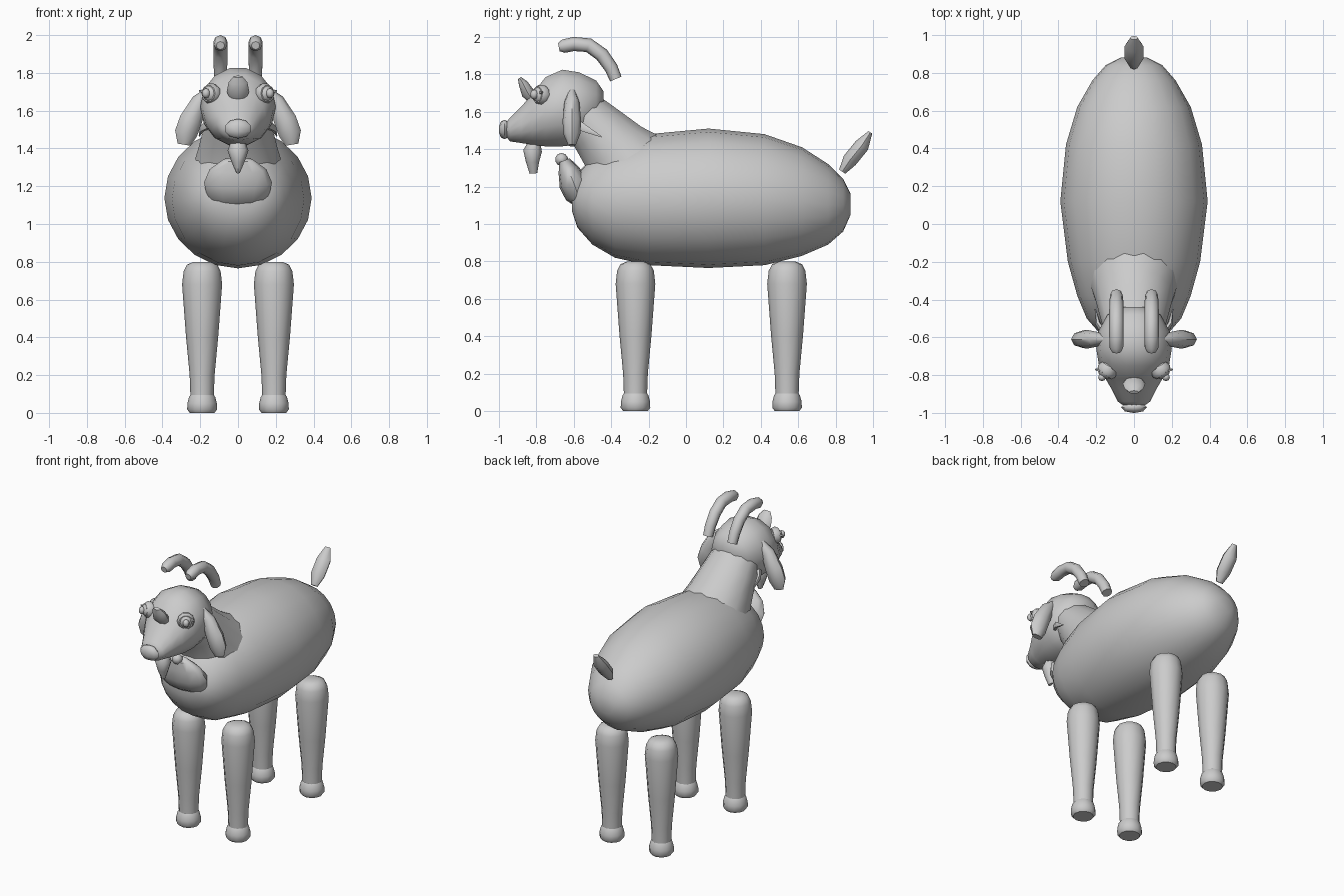
import bpy, bmesh, math
from mathutils import Vector

default_cube = bpy.data.objects.get("Cube")
if default_cube:
    bpy.data.objects.remove(default_cube, do_unlink=True)

grey = bpy.data.materials.new("plain_grey")
grey.use_nodes = True
grey.diffuse_color = (0.6, 0.6, 0.6, 1)
grey.node_tree.nodes["Principled BSDF"].inputs["Base Color"].default_value = (0.6, 0.6, 0.6, 1)

X, Y, Z = Vector((1, 0, 0)), Vector((0, 1, 0)), Vector((0, 0, 1))


def finish(name, bm, sharp=50):
    """Turn a bmesh into a smooth shaded object."""
    bmesh.ops.recalc_face_normals(bm, faces=bm.faces[:])
    mesh = bpy.data.meshes.new(name)
    bm.to_mesh(mesh)
    bm.free()
    mesh.shade_smooth()
    mesh.set_sharp_from_angle(angle=math.radians(sharp))
    mesh.materials.append(grey)
    obj = bpy.data.objects.new(name, mesh)
    bpy.context.collection.objects.link(obj)
    return obj


def loft(name, stations, across=X, along=None, sides=12):
    """Skin elliptical rings; each station is (centre, half_across, half_other)."""
    bm = bmesh.new()
    rings = []
    for i, (centre, a, b) in enumerate(stations):
        before = stations[max(i - 1, 0)][0]
        after = stations[min(i + 1, len(stations) - 1)][0]
        tangent = along or (Vector(after) - Vector(before)).normalized()
        other = tangent.cross(across).normalized()
        ring = []
        for k in range(sides):
            t = math.tau * k / sides
            ring.append(bm.verts.new(Vector(centre) + across * a * math.cos(t) + other * b * math.sin(t)))
        rings.append(ring)
    for low, high in zip(rings, rings[1:]):
        for k in range(sides):
            n = (k + 1) % sides
            bm.faces.new((low[k], low[n], high[n], high[k]))
    bm.faces.new(rings[0])
    bm.faces.new(rings[-1])
    return finish(name, bm)


def outline(rows):
    """Stations along y from (y, bottom, top, half_width)."""
    return [((0, y, (lo + hi) / 2), w, (hi - lo) / 2) for y, lo, hi, w in rows]


def midline(rows):
    """Stations on the centre plane from (y, z, half_width, half_depth)."""
    return [((0, y, z), a, b) for y, z, a, b in rows]


def ball(name, centre, size, segments=10, rings=6):
    bm = bmesh.new()
    bmesh.ops.create_uvsphere(bm, u_segments=segments, v_segments=rings, radius=1)
    for v in bm.verts:
        v.co = Vector(centre) + Vector([c * s for c, s in zip(v.co, size)])
    return finish(name, bm)


# Barrel body
loft("body", outline([
    (-0.61, 1.07, 1.18, 0.10), (-0.58, 0.98, 1.27, 0.18), (-0.5, 0.89, 1.36, 0.25),
    (-0.38, 0.82, 1.43, 0.3), (-0.2, 0.78, 1.48, 0.35), (0.12, 0.765, 1.51, 0.39),
    (0.42, 0.78, 1.48, 0.36), (0.62, 0.83, 1.41, 0.3), (0.76, 0.89, 1.32, 0.22),
    (0.84, 0.96, 1.24, 0.15), (0.88, 1.05, 1.16, 0.07)]), along=Y, sides=20)

# Neck flaring into the shoulders
loft("neck", midline([
    (-0.30, 1.30, 0.24, 0.25), (-0.38, 1.40, 0.21, 0.19),
    (-0.47, 1.50, 0.185, 0.16), (-0.56, 1.60, 0.16, 0.13)]), sides=14)

# Head narrowing to the muzzle
loft("head", outline([
    (-0.44, 1.60, 1.71, 0.06), (-0.48, 1.50, 1.77, 0.14), (-0.57, 1.42, 1.815, 0.19),
    (-0.66, 1.41, 1.83, 0.2), (-0.75, 1.41, 1.79, 0.185), (-0.82, 1.42, 1.70, 0.15),
    (-0.88, 1.43, 1.63, 0.115), (-0.94, 1.44, 1.57, 0.085), (-0.965, 1.47, 1.54, 0.05)]),
    along=Y, sides=14)
ball("nose", (0, -0.97, 1.505), (0.072, 0.032, 0.052), 8, 5)

# Forehead tuft, beard and tail
loft("forehead_tuft", midline([
    (-0.81, 1.65, 0.035, 0.02), (-0.845, 1.70, 0.06, 0.035),
    (-0.87, 1.75, 0.05, 0.025), (-0.89, 1.78, 0.025, 0.01)]), sides=8)
loft("beard", midline([
    (-0.81, 1.43, 0.04, 0.035), (-0.82, 1.39, 0.055, 0.05),
    (-0.82, 1.33, 0.035, 0.035), (-0.815, 1.27, 0.01, 0.02)]), sides=8)
loft("tail", midline([
    (0.835, 1.28, 0.025, 0.02), (0.875, 1.34, 0.05, 0.04),
    (0.94, 1.42, 0.05, 0.04), (0.985, 1.49, 0.02, 0.012)]), sides=8)

# Pouch hanging on the chest, with its little knob
loft("chest_pouch", midline([
    (-0.65, 1.34, 0.08, 0.03), (-0.63, 1.29, 0.15, 0.055), (-0.60, 1.22, 0.18, 0.08),
    (-0.575, 1.15, 0.165, 0.07), (-0.56, 1.10, 0.12, 0.03)]), sides=12)
ball("pouch_knob", (0, -0.665, 1.345), (0.035, 0.035, 0.035), 8, 5)

for label, s in (("left", 1), ("right", -1)):
    # Curved horns
    arc = [(-0.68, 1.945, 0.022), (-0.655, 1.95, 0.036), (-0.60, 1.962, 0.038),
           (-0.52, 1.955, 0.038), (-0.45, 1.905, 0.038), (-0.40, 1.835, 0.036),
           (-0.375, 1.775, 0.033)]
    loft(label + "_horn", [((s * 0.093, y, z), r, r) for y, z, r in arc], sides=8)

    # Drooping ears
    droop = [(0.15, 1.71, 0.02, 0.02), (0.20, 1.65, 0.04, 0.045),
             (0.25, 1.55, 0.05, 0.06), (0.275, 1.48, 0.045, 0.06), (0.285, 1.42, 0.02, 0.035)]
    loft(label + "_ear", [((s * x, -0.61, z), a, b) for x, z, a, b in droop], across=Y, sides=8)

    # Eye, lid ring and pupil looking outwards
    look = Vector((s * 0.6, -0.8, 0.05)).normalized()
    side = look.cross(Z).normalized()
    eye = Vector((s * 0.142, -0.775, 1.69))
    ball(label + "_eye", eye, (0.047, 0.047, 0.047))
    loft(label + "_eyelid", [(eye + look * d, r, r) for d, r in
         ((-0.02, 0.05), (0.005, 0.056), (0.025, 0.045))], across=side, along=look, sides=10)
    ball(label + "_pupil", eye + look * 0.045, (0.022, 0.022, 0.026), 8, 5)
    loft(label + "_eyelash", [(eye + Vector((s * 0.02, 0, 0.01)), 0.02, 0.02),
         (eye + Vector((s * 0.065, 0.005, 0.015)), 0.003, 0.003)], across=Y, sides=5)

    # Pointed hair tuft behind the jaw
    loft(label + "_jaw_tuft", [((s * 0.155, -0.58, 1.53), 0.02, 0.03),
         ((s * 0.19, -0.53, 1.505), 0.015, 0.02),
         ((s * 0.205, -0.45, 1.465), 0.003, 0.003)], across=X, sides=6)

    # Legs with hooves
    shank = [(0.09, 0.062), (0.2, 0.066), (0.4, 0.085), (0.68, 0.106),
             (0.75, 0.098), (0.785, 0.08), (0.8, 0.045)]
    hoof = [(0.0, 0.065), (0.018, 0.079), (0.05, 0.078), (0.085, 0.069), (0.1, 0.058)]
    for place, y in (("front", -0.27), ("back", 0.54)):
        for part, rows in (("leg", shank), ("hoof", hoof)):
            loft(f"{place}_{label}_{part}", [((s * 0.19, y, z), r, r) for z, r in rows],
                 along=Z, sides=12)
